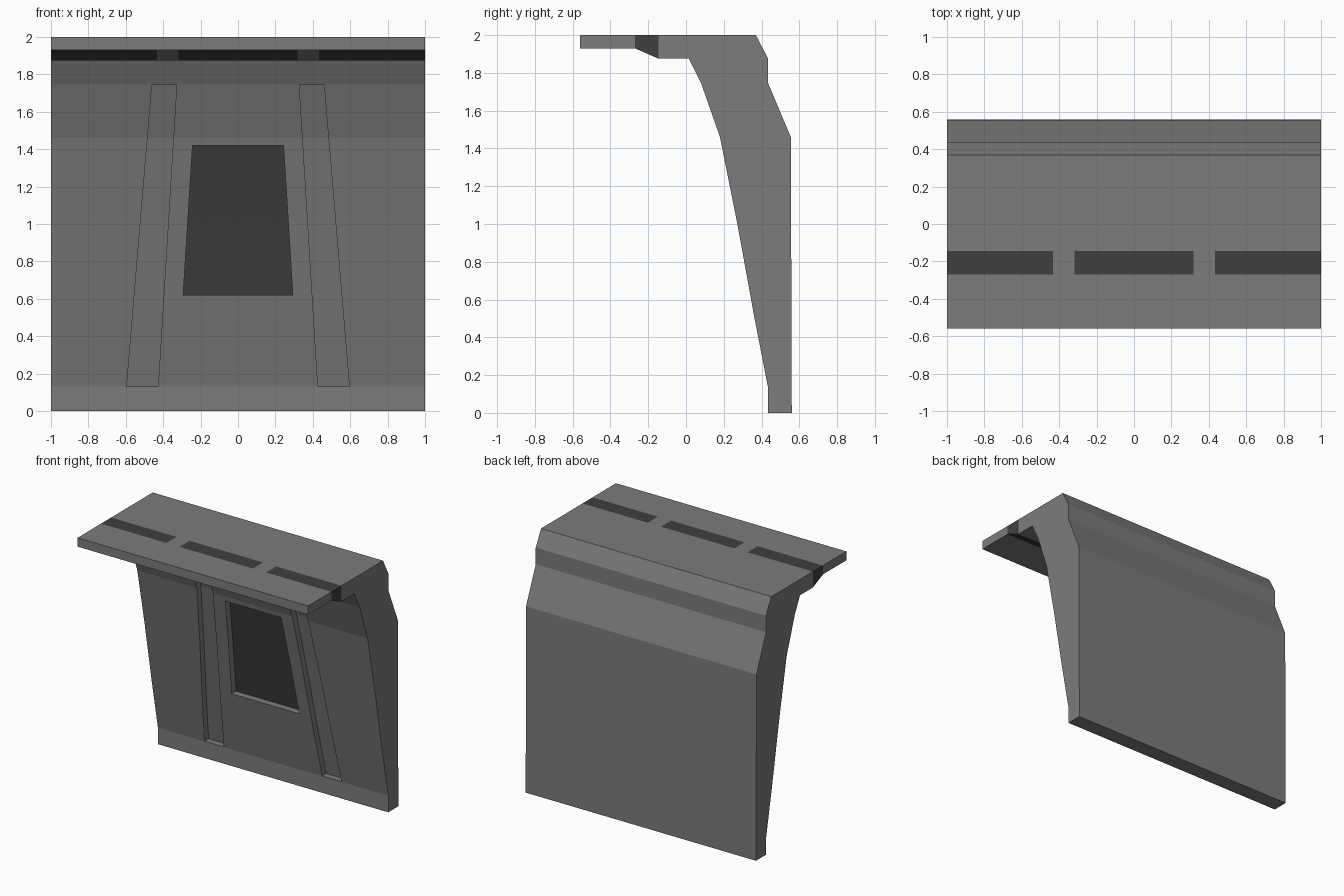
import bpy, bmesh

if "Cube" in bpy.data.objects:
    bpy.data.objects.remove(bpy.data.objects["Cube"])

def material(name, v):
    m = bpy.data.materials.new(name)
    m.diffuse_color = (v, v, v, 1)
    m.use_nodes = True
    m.node_tree.nodes["Principled BSDF"].inputs["Base Color"].default_value = m.diffuse_color
    return m

GREY, DARK = material("grey_metal", 0.2), material("dark_panel", 0.05)

def to_object(name, bm, mats):
    bmesh.ops.recalc_face_normals(bm, faces=bm.faces[:])
    me = bpy.data.meshes.new(name)
    bm.to_mesh(me)
    bm.free()
    for m in mats:
        me.materials.append(m)
    ob = bpy.data.objects.new(name, me)
    bpy.context.collection.objects.link(ob)
    return ob

# front curve of the wall and full side profile as (y, z)
CURVE = [(0.435, 0.13), (0.36, 0.515), (0.27, 1.01), (0.18, 1.46), (0.08, 1.745)]
PROFILE = ([(0.435, 0)] + CURVE +
           [(0.015, 1.875), (-0.145, 1.875), (-0.27, 1.93), (-0.56, 1.93), (-0.56, 2),
            (0.37, 2), (0.435, 1.875), (0.435, 1.745), (0.555, 1.46), (0.56, 0)])

def wall_y(z):
    for (y0, z0), (y1, z1) in zip(CURVE, CURVE[1:]):
        if z <= z1:
            break
    return y0 + (y1 - y0) * (z - z0) / (z1 - z0)

def wall_block(name, z0, z1, bottom, top, near, far, mat):
    """Tapered block following the wall curve, near..far measured from its surface."""
    bm = bmesh.new()
    rings = []
    for z in [z0] + [c[1] for c in CURVE if z0 + .01 < c[1] < z1 - .01] + [z1]:
        t = (z - z0) / (z1 - z0)
        xa, xb = (a + (b - a) * t for a, b in zip(bottom, top))
        y = wall_y(z)
        rings.append([bm.verts.new(p) for p in ((xa, y + near, z), (xb, y + near, z),
                                                (xb, y + far, z), (xa, y + far, z))])
    for a, b in zip(rings, rings[1:]):
        for i in range(4):
            j = (i + 1) % 4
            bm.faces.new((a[i], a[j], b[j], b[i]))
    bm.faces.new(rings[0])
    bm.faces.new(rings[-1])
    return to_object(name, bm, [mat])

# wall and canopy: one extruded profile, split so the canopy strips can be dark
bm = bmesh.new()
face = bm.faces.new([bm.verts.new((-1, y, z)) for y, z in PROFILE])
ext = bmesh.ops.extrude_face_region(bm, geom=[face], use_keep_orig=True)
bmesh.ops.translate(bm, vec=(2, 0, 0),
                    verts=[g for g in ext["geom"] if isinstance(g, bmesh.types.BMVert)])
cuts = [((x, 0, 0), (1, 0, 0)) for x in (-0.433, -0.318, 0.318, 0.433)]
cuts += [((0, y, 0), (0, 1, 0)) for y in (-0.27, -0.145)]
for co, no in cuts:
    bmesh.ops.bisect_plane(bm, geom=bm.verts[:] + bm.edges[:] + bm.faces[:],
                           dist=1e-5, plane_co=co, plane_no=no)
for f in bm.faces:
    c = f.calc_center_median()
    if -0.26 < c.y < -0.155 and not 0.318 < abs(c.x) < 0.433:
        f.material_index = 1
wall = to_object("wall_and_canopy", bm, [GREY, DARK])

# recesses: two leaning grooves and the window
cutters = [wall_block("window_cutter", 0.62, 1.42, (-0.293, 0.293), (-0.243, 0.243),
                      -0.1, 0.06, GREY)]
for s in (-1, 1):
    cutters.append(wall_block("groove_cutter", 0.132, 1.743, (s * 0.427, s * 0.595),
                              (s * 0.328, s * 0.46), -0.1, 0.05, GREY))
bpy.context.view_layer.objects.active = wall
for c in cutters:
    c.hide_render = True
    mod = wall.modifiers.new("recess", 'BOOLEAN')
    mod.operation, mod.solver, mod.object = 'DIFFERENCE', 'EXACT', c
    bpy.ops.object.modifier_apply(modifier=mod.name)
    bpy.data.objects.remove(c)

# dark pane at the back of the window recess
wall_block("window_pane", 0.62, 1.42, (-0.293, 0.293), (-0.243, 0.243), 0.055, 0.065, DARK)
